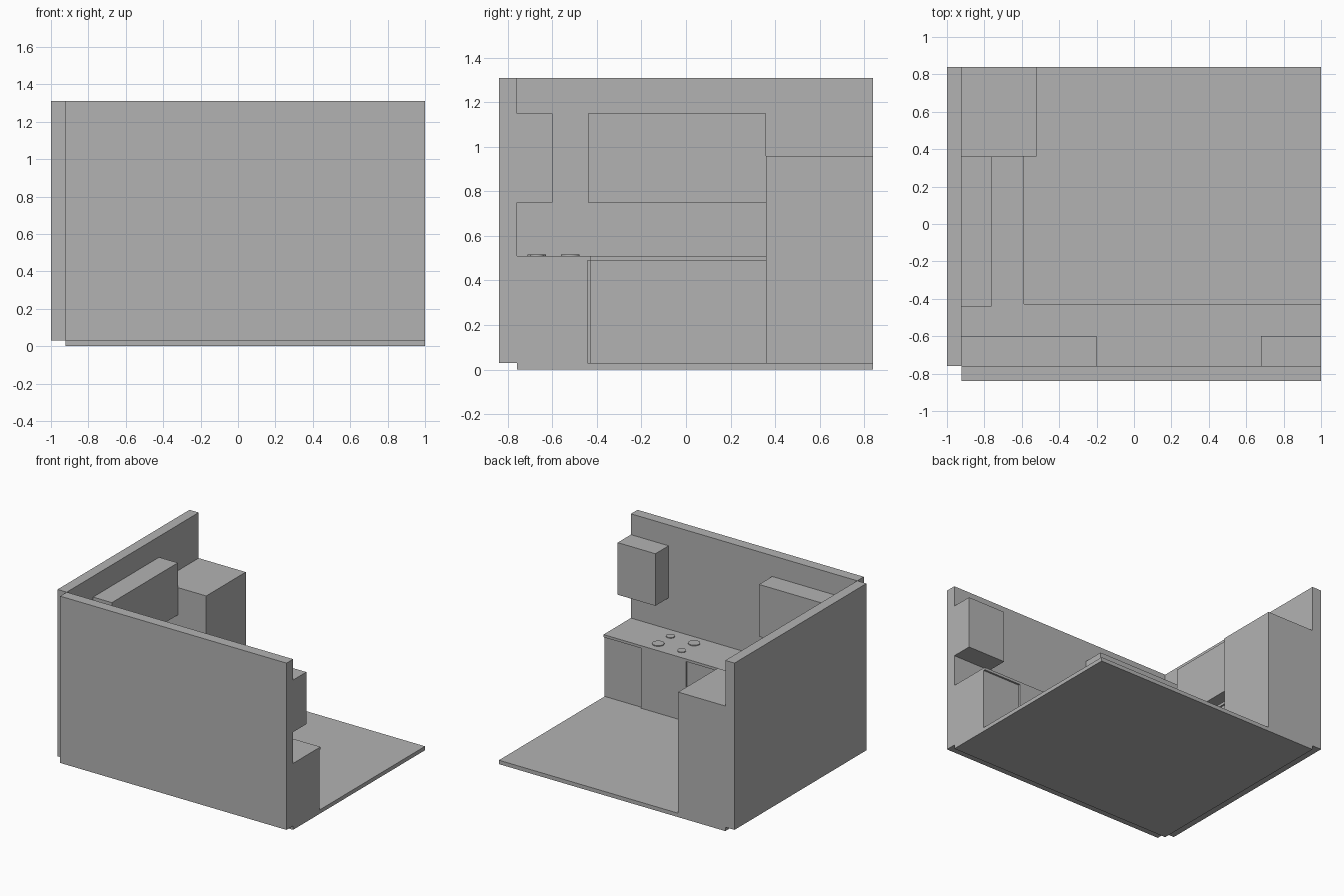
import bpy

cube = bpy.data.objects.get("Cube")
if cube:
    bpy.data.objects.remove(cube, do_unlink=True)

# Single plain grey for the whole room
grey = bpy.data.materials.new("plain_grey")
grey.use_nodes = True
colour = (0.45, 0.45, 0.45, 1)
grey.diffuse_color = colour
grey.node_tree.nodes["Principled BSDF"].inputs["Base Color"].default_value = colour


def finish(name):
    obj = bpy.context.object
    obj.name = name
    obj.data.name = name
    obj.data.materials.append(grey)
    return obj


def box(name, x, y, z):
    """Box spanning the given (low, high) range on each axis."""
    spans = (x, y, z)
    bpy.ops.mesh.primitive_cube_add(size=1, location=[(a + b) / 2 for a, b in spans])
    obj = finish(name)
    obj.scale = [b - a for a, b in spans]
    bpy.ops.object.transform_apply(location=False, rotation=False, scale=True)
    return obj


def disc(name, x, y, z, radius, height):
    bpy.ops.mesh.primitive_cylinder_add(vertices=32, radius=radius, depth=height,
                                        location=(x, y, z + height / 2))
    finish(name)
    bpy.ops.object.shade_smooth_by_angle()


# Shared levels and faces of the room
FLOOR, TOP = 0.03, 1.31
LEFT, FRONT = -0.922, -0.76        # inner faces of the two walls
END, BACK = 1.0, 0.84              # open ends of the room
UNDER, COUNTER = 0.49, 0.51        # worktop slab
BASE_Y, BASE_X = -0.442, -0.60     # cabinet faces
EDGE_Y, EDGE_X = -0.428, -0.587    # worktop edges
FRIDGE_Y = 0.36

# Shell
box("floor", (LEFT, END), (FRONT, BACK), (0, FLOOR))
box("front_wall", (LEFT, END), (-0.84, FRONT), (FLOOR, TOP))
box("side_wall", (-1, LEFT), (FRONT, BACK), (FLOOR, TOP))

# Base cabinets, with the cooker standing proud between them
box("base_cabinet_end", (0.68, END), (FRONT, BASE_Y), (FLOOR, UNDER))
box("cooker", (0.30, 0.68), (FRONT, EDGE_Y), (FLOOR, UNDER))
box("base_cabinet_front", (LEFT, 0.30), (FRONT, BASE_Y), (FLOOR, UNDER))
box("base_cabinet_side", (LEFT, BASE_X), (BASE_Y, FRIDGE_Y), (FLOOR, UNDER))

# Worktop in an L
box("worktop_front", (LEFT, END), (FRONT, EDGE_Y), (UNDER, COUNTER))
box("worktop_side", (LEFT, EDGE_X), (EDGE_Y, FRIDGE_Y), (UNDER, COUNTER))

# Burners, large and small on alternating corners
for i, x in enumerate((0.40, 0.60)):
    for j, y in enumerate((-0.67, -0.52)):
        disc("burner", x, y, COUNTER, 0.042 if i == j else 0.031, 0.006)

# Wall cabinets
shelf = (0.75, 1.15)
box("wall_cabinet_end", (0.68, END), (FRONT, -0.60), shelf)
box("wall_cabinet_front", (LEFT, -0.20), (FRONT, -0.60), shelf)
box("wall_cabinet_side", (LEFT, -0.763), (-0.44, FRIDGE_Y), shelf)

# Fridge
box("fridge", (LEFT, -0.522), (FRIDGE_Y, BACK), (FLOOR, 0.96))
